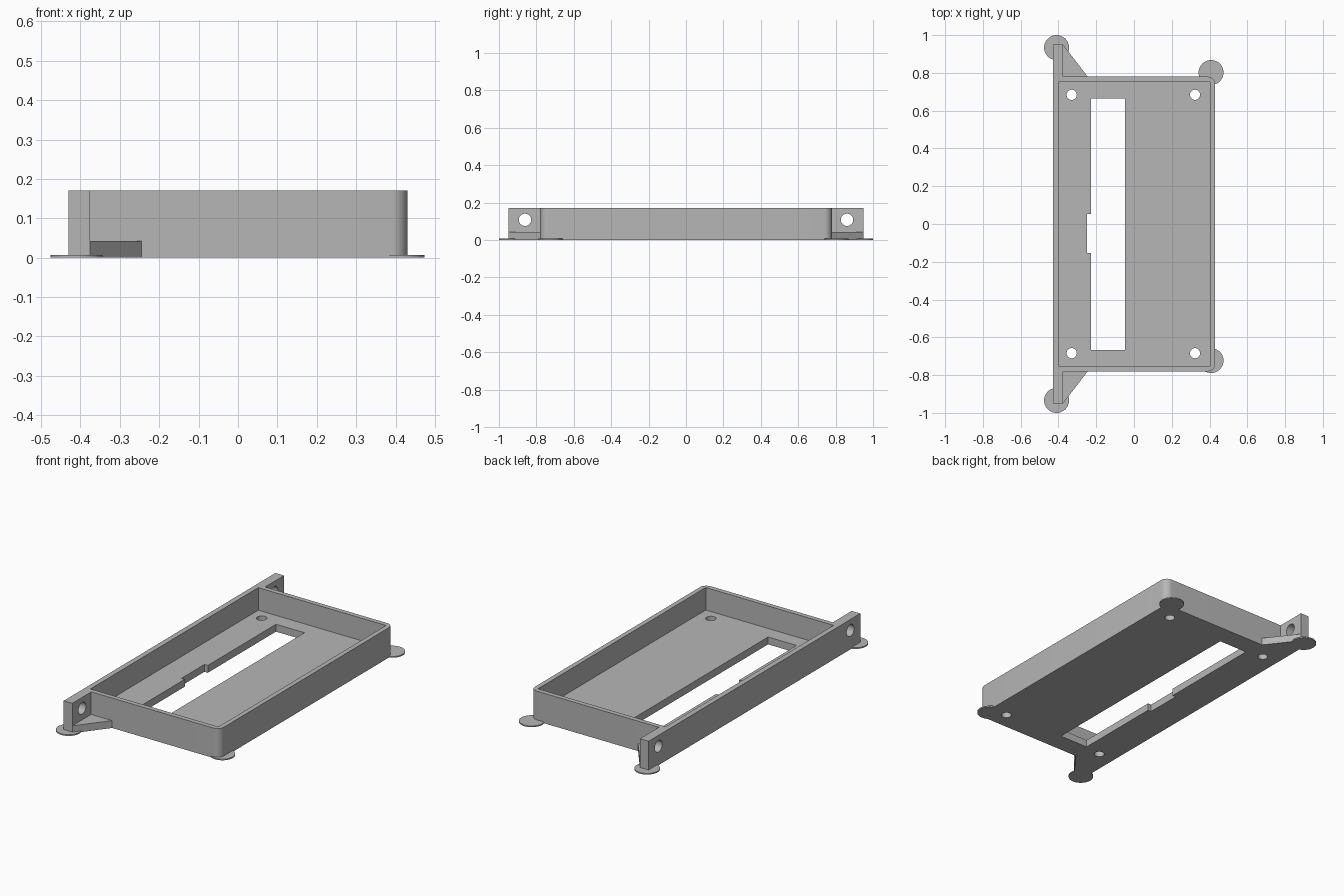
import bpy, bmesh
from math import sin, cos, pi
from mathutils import Matrix

default = bpy.data.objects.get("Cube")
if default:
    bpy.data.objects.remove(default, do_unlink=True)

grey = bpy.data.materials.new("mid grey")
grey.use_nodes = True
colour = (0.47, 0.47, 0.47, 1)
grey.diffuse_color = colour
grey.node_tree.nodes["Principled BSDF"].inputs["Base Color"].default_value = colour


def prism(name, points, z0, z1, matrix=None):
    """Extrude a flat outline from z0 to z1."""
    bm = bmesh.new()
    face = bm.faces.new([bm.verts.new((x, y, z0)) for x, y in points])
    top = bmesh.ops.extrude_face_region(bm, geom=[face])["geom"]
    verts = [v for v in top if isinstance(v, bmesh.types.BMVert)]
    bmesh.ops.translate(bm, vec=(0, 0, z1 - z0), verts=verts)
    bmesh.ops.recalc_face_normals(bm, faces=bm.faces)
    if matrix:
        bm.transform(matrix)
    mesh = bpy.data.meshes.new(name)
    bm.to_mesh(mesh)
    bm.free()
    mesh.materials.append(grey)
    obj = bpy.data.objects.new(name, mesh)
    bpy.context.collection.objects.link(obj)
    return obj


def rect(x0, x1, y0, y1):
    return [(x0, y0), (x1, y0), (x1, y1), (x0, y1)]


def arc(cx, cy, r, start, end, steps):
    angles = [start + (end - start) * i / steps for i in range(steps + 1)]
    return [(cx + r * cos(a), cy + r * sin(a)) for a in angles]


def circle(cx, cy, r, sides=40):
    return arc(cx, cy, r, 0, 2 * pi, sides)[:-1]


def cut(obj, cutter):
    cutter.hide_render = True
    mod = obj.modifiers.new("cut", "BOOLEAN")
    mod.operation = "DIFFERENCE"
    mod.solver = "EXACT"
    mod.object = cutter
    bpy.context.view_layer.objects.active = obj
    bpy.ops.object.modifier_apply(modifier=mod.name)
    bpy.data.objects.remove(cutter, do_unlink=True)


def smooth(obj):
    bpy.ops.object.select_all(action="DESELECT")
    obj.select_set(True)
    bpy.context.view_layer.objects.active = obj
    bpy.ops.object.shade_smooth_by_angle(angle=pi / 6)


W, L, H = 0.43, 0.78, 0.17      # half width, half length, height
FLOOR, R = 0.042, 0.04          # floor thickness, corner radius

# Tray: two rounded corners on one side, square corners on the other
outline = [(-W, L), (-W, -L)]
outline += arc(W - R, -L + R, R, -pi / 2, 0, 10)
outline += arc(W - R, L - R, R, 0, pi / 2, 10)
tray = prism("tray", outline, 0, H)
cut(tray, prism("cavity_cutter", rect(-0.4, 0.403, -0.753, 0.753), FLOOR, 0.3))

# Long slot with a shallow notch in its edge
slot = [(-0.048, -0.668), (-0.048, 0.665), (-0.227, 0.665), (-0.227, 0.053),
        (-0.248, 0.053), (-0.248, -0.153), (-0.227, -0.153), (-0.227, -0.668)]
cut(tray, prism("slot_cutter", slot, -0.1, 0.1))

# Screw holes in the floor
for x in (-0.33, 0.323):
    for y in (-0.684, 0.684):
        cut(tray, prism("screw_hole_cutter", circle(x, y, 0.027), -0.1, 0.1))
smooth(tray)

# Mounting ears with cross holes, and the gussets bracing them
EAR_IN, EAR_END = -0.376, 0.95
to_x = Matrix.Rotation(pi / 2, 4, "Y")
for side, s in (("front", -1), ("back", 1)):
    ear = prism(side + "_ear", rect(-W, EAR_IN, s * L, s * EAR_END), 0, H)
    hole = prism("ear_hole_cutter", circle(-0.108, s * 0.861, 0.033), -0.6, -0.2, to_x)
    cut(ear, hole)
    smooth(ear)
    prism(side + "_gusset", [(EAR_IN, s * L), (-0.245, s * L), (EAR_IN, s * EAR_END)],
          0, FLOOR)

# Thin round pads under the corners
pads = {"front_right_pad": (-0.41, -0.934), "back_right_pad": (-0.41, 0.934),
        "front_left_pad": (0.408, -0.723), "back_left_pad": (0.408, 0.802)}
for name, (x, y) in pads.items():
    smooth(prism(name, circle(x, y, 0.066), 0, 0.007))
